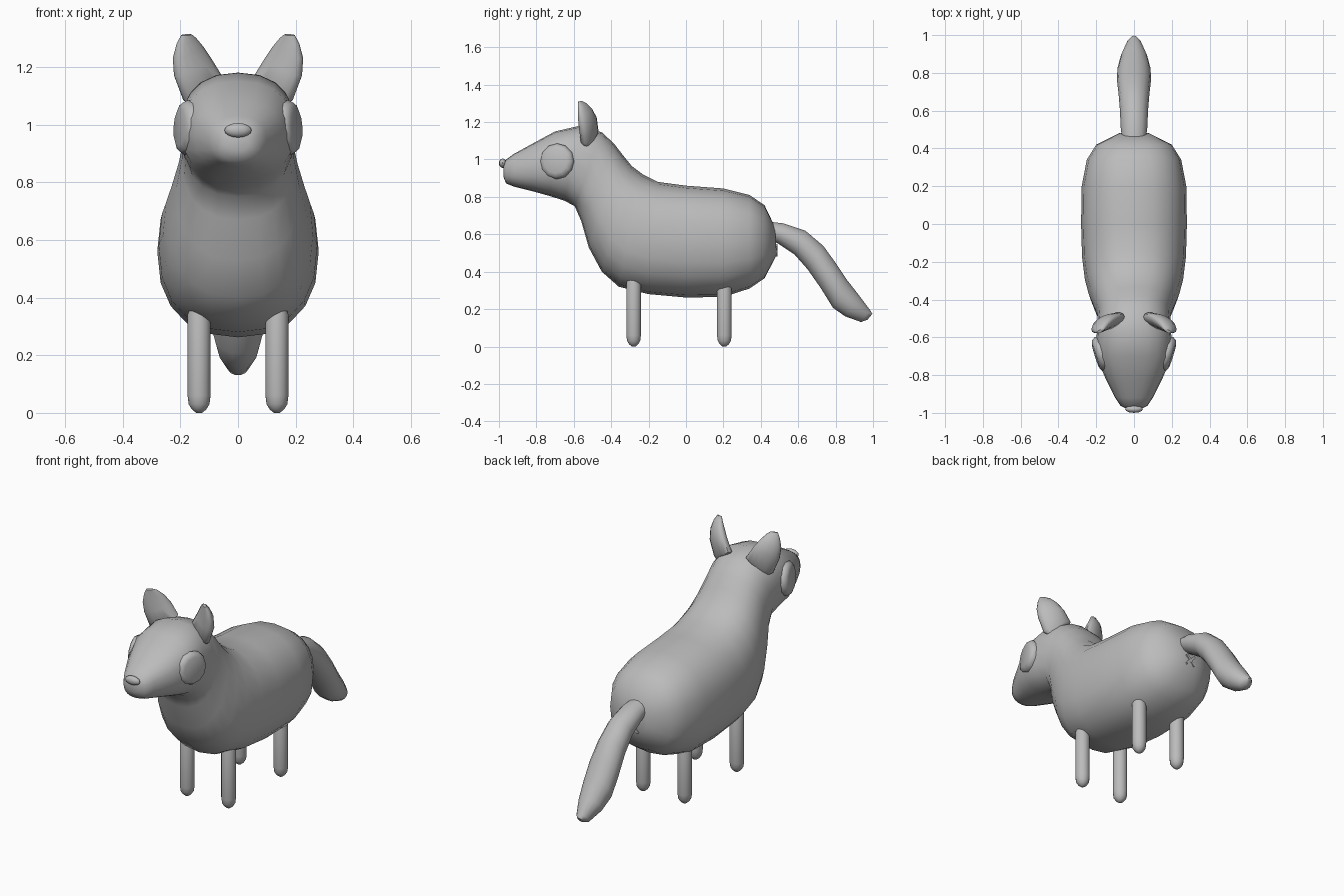
import bpy, bmesh, math
from mathutils import Vector, Matrix

if "Cube" in bpy.data.objects:
    bpy.data.objects.remove(bpy.data.objects["Cube"])

grey = bpy.data.materials.new("fur grey")
grey.diffuse_color = (0.5, 0.5, 0.5, 1)
grey.use_nodes = True
grey.node_tree.nodes["Principled BSDF"].inputs["Base Color"].default_value = grey.diffuse_color


def finish(bm, name):
    bmesh.ops.recalc_face_normals(bm, faces=bm.faces)
    me = bpy.data.meshes.new(name)
    bm.to_mesh(me)
    bm.free()
    ob = bpy.data.objects.new(name, me)
    bpy.context.collection.objects.link(ob)
    me.materials.append(grey)
    bpy.ops.object.select_all(action='DESELECT')
    ob.select_set(True)
    bpy.context.view_layer.objects.active = ob
    bpy.ops.object.shade_smooth_by_angle(angle=math.radians(50))
    return ob


def loft(name, rings, n=16, power=2.0):
    """Skin closed oval rings; each ring is (centre, half axis a, half axis b)."""
    bm = bmesh.new()
    loops = []
    for c, a, b in rings:
        loop = []
        for i in range(n):
            t = 2 * math.pi * i / n
            u, v = math.cos(t), math.sin(t)
            u = math.copysign(abs(u) ** (2 / power), u)
            v = math.copysign(abs(v) ** (2 / power), v)
            loop.append(bm.verts.new(Vector(c) + Vector(a) * u + Vector(b) * v))
        loops.append(loop)
    for p, q in zip(loops, loops[1:]):
        for i in range(n):
            j = (i + 1) % n
            bm.faces.new((p[i], p[j], q[j], q[i]))
    bm.faces.new(loops[0])
    bm.faces.new(loops[-1])
    return finish(bm, name)


def spine(rows):
    """Rings from rows of top y, top z, bottom y, bottom z, half width."""
    return [((0, (ty + by) / 2, (tz + bz) / 2), (w, 0, 0),
             (0, (ty - by) / 2, (tz - bz) / 2)) for ty, tz, by, bz, w in rows]


# Body, neck and head in one skin, rump to muzzle
loft("body", spine([
    (.475, .64, .485, .49, .08), (.42, .755, .42, .365, .20),
    (.34, .81, .34, .31, .25), (.2, .845, .2, .265, .277),
    (0, .86, 0, .262, .28), (-.15, .88, -.2, .28, .275),
    (-.23, .92, -.36, .32, .26), (-.29, .965, -.45, .40, .24),
    (-.335, 1.02, -.52, .53, .215), (-.385, 1.085, -.56, .67, .195),
    (-.45, 1.145, -.595, .75, .19), (-.57, 1.18, -.65, .78, .20),
    (-.7, 1.15, -.73, .805, .195), (-.82, 1.085, -.82, .83, .15),
    (-.92, 1.03, -.92, .855, .10), (-.962, 1.0, -.962, .872, .072),
    (-.977, .97, -.977, .91, .04)]), 20, 2.35)

# Drooping tail
loft("tail", spine([
    (.43, .67, .43, .58, .06), (.52, .66, .49, .55, .07),
    (.64, .62, .58, .49, .075), (.735, .54, .65, .41, .082),
    (.80, .45, .72, .31, .09), (.86, .36, .785, .205, .088),
    (.93, .27, .85, .16, .07), (.985, .195, .935, .13, .038),
    (.997, .175, .97, .143, .016)]), 14)

# Ear rows: inner x, z, outer x, z, y, half thickness
EAR = [(.08, 1.12, .17, 1.07, -.515, .025), (.05, 1.16, .19, 1.085, -.515, .04),
       (.09, 1.225, .222, 1.17, -.525, .042), (.12, 1.27, .226, 1.23, -.54, .034),
       (.145, 1.30, .213, 1.28, -.555, .02), (.16, 1.312, .197, 1.31, -.567, .008)]

for s, side in ((-1, "left"), (1, "right")):
    loft(side + "_ear", [
        ((s * (ix + ox) / 2, y, (iz + oz) / 2),
         (s * (ox - ix) / 2, -.025 * (ox - ix) / .14, (oz - iz) / 2),
         (0, t, t * .3)) for ix, iz, ox, oz, y, t in EAR], 14)

    # Domed, flat-faced eye
    c, nrm = Vector((s * .178, -.69, .99)), Vector((s * .95, -.30, .06)).normalized()
    a = Vector((0, 0, 1)).cross(nrm).normalized()
    b = nrm.cross(a)
    loft(side + "_eye", [(c + nrm * d, a * r, b * r) for d, r in
                         ((-.04, .085), (0, .096), (.018, .086), (.027, .066))], 12)

    # Round-footed legs
    for y, end in ((-.28, "front"), (.205, "back")):
        loft(f"{side}_{end}_leg", [
            ((s * .135, y, z), (r, 0, 0), (0, r, 0)) for z, r in
            ((.37, .03), (.34, .04), (.06, .04), (.03, .036), (.012, .025), (0, .01))], 14)

# Nose
bm = bmesh.new()
bmesh.ops.create_uvsphere(bm, u_segments=12, v_segments=8, radius=1,
                          matrix=Matrix.Translation((0, -.98, .98))
                          @ Matrix.Diagonal((.047, .02, .025, 1)))
finish(bm, "nose")

# Small crossed mark under the tail
bm = bmesh.new()
for ang in (45, -45):
    bmesh.ops.create_cube(bm, size=1, matrix=Matrix.Translation((0, .483, .515))
                          @ Matrix.Rotation(math.radians(ang), 4, 'Y')
                          @ Matrix.Diagonal((.08, .012, .014, 1)))
finish(bm, "crossed_mark")
